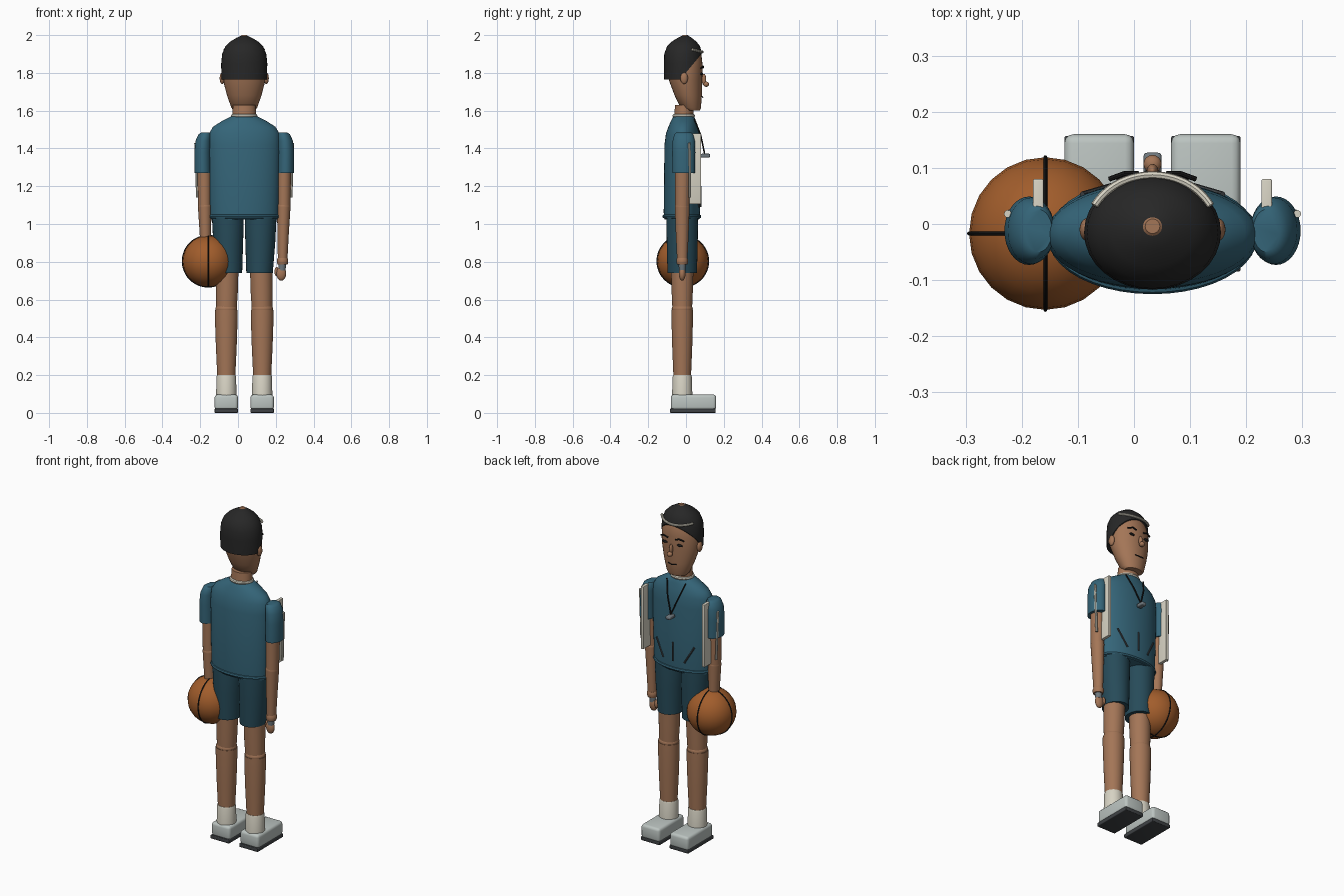
import bpy, bmesh
from math import sin, cos, pi, radians
from mathutils import Vector

if "Cube" in bpy.data.objects:
    bpy.data.objects.remove(bpy.data.objects["Cube"])

CX = 0.033  # body centre line

COL = dict(skin=(.37, .18, .095), shirt=(.035, .13, .19), shorts=(.02, .07, .1), hair=(.02, .02, .02),
           ball=(.36, .11, .025), white=(.68, .65, .55), shoe=(.5, .55, .53), dark=(.05, .055, .06),
           black=(.01, .01, .01), grey=(.16, .19, .21))
MATS = {}
for k, c in COL.items():
    MATS[k] = bpy.data.materials.new(k)
    MATS[k].diffuse_color = (*c, 1)


def finish(ob, col, angle=40):
    ob.data.materials.append(MATS[col])
    bpy.ops.object.select_all(action='DESELECT')
    ob.select_set(True)
    bpy.context.view_layer.objects.active = ob
    bpy.ops.object.shade_smooth_by_angle(angle=radians(angle))
    return ob


def from_bm(name, bm, col):
    bmesh.ops.recalc_face_normals(bm, faces=bm.faces[:])
    me = bpy.data.meshes.new(name)
    bm.to_mesh(me)
    bm.free()
    ob = bpy.data.objects.new(name, me)
    bpy.context.collection.objects.link(ob)
    return finish(ob, col)


def loft(name, rings, col, n=32, cut=None):
    """Skin stacked ellipses (z, cx, cy, rx, ry); optional cut plane (point, normal)."""
    bm = bmesh.new()
    loops = [[bm.verts.new((x + rx * cos(2 * pi * i / n), y + ry * sin(2 * pi * i / n), z)) for i in range(n)]
             for z, x, y, rx, ry in rings]
    for a, b in zip(loops, loops[1:]):
        for i in range(n):
            bm.faces.new((a[i], a[(i + 1) % n], b[(i + 1) % n], b[i]))
    bm.faces.new(loops[0])
    bm.faces.new(loops[-1])
    if cut:
        r = bmesh.ops.bisect_plane(bm, geom=bm.verts[:] + bm.edges[:] + bm.faces[:], plane_co=cut[0],
                                   plane_no=cut[1], clear_outer=True)
        edges = [e for e in r['geom_cut'] if isinstance(e, bmesh.types.BMEdge)]
        bmesh.ops.holes_fill(bm, edges=edges, sides=0)
    return from_bm(name, bm, col)


def ball(name, loc, size, col):
    bm = bmesh.new()
    bmesh.ops.create_uvsphere(bm, u_segments=24, v_segments=14, radius=1)
    for v in bm.verts:
        v.co = Vector(loc) + v.co * Vector(size)
    return from_bm(name, bm, col)


def box(name, lo, hi, col, bevel=0.0):
    lo, hi = Vector(lo), Vector(hi)
    bm = bmesh.new()
    bmesh.ops.create_cube(bm, size=1)
    for v in bm.verts:
        v.co = (lo + hi) / 2 + v.co * (hi - lo)
    if bevel:
        bmesh.ops.bevel(bm, geom=bm.edges[:], offset=bevel, segments=3, profile=.5, affect='EDGES')
    return from_bm(name, bm, col)


def tube(name, pts, r, col, closed=False):
    cu = bpy.data.curves.new(name, 'CURVE')
    cu.dimensions = '3D'
    cu.bevel_depth = r
    cu.bevel_resolution = 2
    cu.use_fill_caps = True
    sp = cu.splines.new('POLY')
    sp.points.add(len(pts) - 1)
    for p, q in zip(sp.points, pts):
        p.co = (*q, 1)
    sp.use_cyclic_u = closed
    ob = bpy.data.objects.new(name, cu)
    bpy.context.collection.objects.link(ob)
    bpy.ops.object.select_all(action='DESELECT')
    ob.select_set(True)
    bpy.context.view_layer.objects.active = ob
    bpy.ops.object.convert(target='MESH')
    ob = bpy.context.object
    ob.data.materials.clear()
    return finish(ob, col)


def arc(x, y, z, rx, ry, a0=0, a1=360, n=40):
    full = a1 - a0 == 360
    return [(x + rx * cos(radians(a0 + (a1 - a0) * i / n)), y + ry * sin(radians(a0 + (a1 - a0) * i / n)), z)
            for i in range(n if full else n + 1)]


# head, hair, neck
loft("head", [(1.6, CX, .035, .055, .038), (1.615, CX, .025, .068, .054), (1.68, CX, .012, .091, .072),
              (1.76, CX, -.002, .112, .088), (1.84, CX, -.008, .115, .096), (1.91, CX, -.01, .1, .09),
              (1.96, CX, -.008, .06, .055), (2.0, CX, -.004, .013, .013)], "skin")
loft("hair", [(1.765, CX, -.015, .121, .101), (1.85, CX, -.015, .122, .102), (1.9, CX, -.015, .117, .1),
              (1.94, CX, -.013, .1, .088), (1.965, CX, -.01, .075, .066), (1.985, CX, -.007, .042, .038),
              (1.997, CX, -.004, .016, .016)], "hair",
     cut=((CX, -.03, 1.765), Vector((0, .145, -.12)).normalized()))
tube("headband", [(x, y, 1.925 - .25 * (y - .03)) for x, y, z in arc(CX, -.015, 0, .117, .102, 28, 152)], .007, "white")
loft("neck", [(1.54, CX, -.015, .064, .05), (1.63, CX, -.008, .06, .05)], "skin")
tube("collar", arc(CX, -.012, 1.573, .06, .05), .01, "white", True)

# face
ball("nose_bridge", (CX, .095, 1.765), (.01, .012, .03), "skin")
ball("nose_tip", (CX, .107, 1.74), (.016, .016, .014), "skin")
tube("mouth", [(CX - .027, .084, 1.675), (CX, .089, 1.671), (CX + .027, .084, 1.675)], .003, "black")
for s in (-1, 1):
    ball("ear", (CX + s * .117, -.01, 1.772), (.013, .02, .031), "skin")
    tube("eyebrow", [(CX + s * .025, .09, 1.827), (CX + s * .05, .09, 1.835), (CX + s * .077, .08, 1.825)], .0045, "black")
    ball("eye", (CX + s * .05, .083, 1.795), (.018, .007, .007), "black")

# shirt
loft("shirt", [(1.025, CX, -.022, .178, .092), (1.06, CX, -.022, .182, .096), (1.25, CX, -.02, .187, .096),
               (1.42, CX, -.02, .19, .094), (1.48, CX, -.018, .186, .088), (1.515, CX, -.016, .165, .077),
               (1.545, CX, -.014, .118, .066), (1.565, CX, -.012, .078, .057), (1.575, CX, -.012, .058, .05)],
     "shirt", 48)
tube("shirt_hem", arc(CX, -.022, 1.04, .176, .092), .011, "shirt", True)
tube("shirt_fold", [(CX, .079, 1.09), (CX, .079, 1.2)], .004, "dark")
for s in (-1, 1):
    tube("shirt_fold", [(CX + s * .07, .069, 1.09), (CX + s * .125, .053, 1.19)], .005, "dark")

# whistle on cord
for s in (-1, 1):
    tube("whistle_cord", [(CX + s * .062, .045, 1.555), (CX + s * .035, .078, 1.47), (CX, .098, 1.375)], .004, "black")
box("whistle", (CX - .016, .078, 1.352), (CX + .016, .127, 1.372), "grey", .006)

for s in (-1, 1):
    X = lambda d: CX + s * d
    # arm
    loft("sleeve", [(1.27, X(.219), -.012, .044, .06), (1.38, X(.22), -.012, .044, .061),
                    (1.44, X(.216), -.012, .042, .059), (1.475, X(.208), -.012, .034, .05),
                    (1.485, X(.203), -.012, .024, .038)], "shirt")
    loft("upper_arm", [(1.08, X(.21), -.02, .034, .037), (1.35, X(.212), -.016, .038, .042)], "skin")
    ball("elbow", (X(.209), -.02, 1.09), (.036, .039, .034), "skin")
    loft("forearm", [(.8, X(.203), -.02, .025, .027), (.95, X(.206), -.02, .03, .034),
                     (1.09, X(.209), -.02, .036, .039)], "skin")
    loft("wrist", [(.785, X(.203), -.02, .026, .027), (.795, X(.203), -.02, .03, .031),
                   (.81, X(.203), -.02, .03, .031), (.82, X(.203), -.02, .026, .028)], "skin")
    loft("wrist_joint", [(.755, X(.2), -.02, .018, .017), (.79, X(.202), -.02, .021, .02)], "grey")
    ball("hand", (X(.196), -.02, .738), (.026, .018, .038), "skin")
    ball("thumb", (X(.172), -.014, .748), (.012, .012, .025), "skin")
    # side panel and sleeve stripe
    xs = sorted((X(.194), X(.213)))
    box("side_panel", (xs[0], -.033, 1.105), (xs[1], .08, 1.48), "white", .003)
    tube("sleeve_stripe", [(X(.258), .018, 1.43), (X(.248), .02, 1.14)], .007, "white")
    # leg
    loft("shorts_leg", [(.74, X(.081), -.02, .07, .078), (.9, X(.085), -.02, .079, .082),
                        (1.0, X(.086), -.02, .083, .083), (1.04, X(.088), -.02, .083, .082)], "shorts")
    loft("thigh", [(.55, X(.094), -.02, .054, .052), (.64, X(.092), -.02, .058, .056),
                   (.78, X(.09), -.02, .06, .06)], "skin")
    ball("knee", (X(.095), -.02, .55), (.058, .056, .035), "skin")
    loft("calf", [(.18, X(.095), -.02, .047, .046), (.35, X(.095), -.02, .055, .053),
                  (.5, X(.095), -.02, .06, .057), (.545, X(.095), -.02, .06, .057)], "skin")
    loft("sock", [(.08, X(.095), -.02, .054, .054), (.19, X(.095), -.02, .052, .051),
                  (.2, X(.095), -.02, .049, .048)], "white")
    box("shoe", (X(.095) - .062, -.08, .015), (X(.095) + .062, .16, .097), "shoe", .016)
    box("shoe_sole", (X(.095) - .062, -.085, 0), (X(.095) + .062, .157, .022), "dark", .004)

# basketball
C = Vector((-.158, -.017, .803))
ball("basketball", C, (.136, .136, .136), "ball")
ring = [(.136 * cos(2 * pi * i / 48), .136 * sin(2 * pi * i / 48)) for i in range(48)]
tube("ball_seam", [C + Vector((0, a, b)) for a, b in ring], .0035, "black", True)
tube("ball_seam", [C + Vector((a, 0, b)) for a, b in ring], .0035, "black", True)

for m in bpy.data.materials:
    if m.users and not m.is_grease_pencil:
        m.use_nodes = True
        m.node_tree.nodes["Principled BSDF"].inputs["Base Color"].default_value = m.diffuse_color
